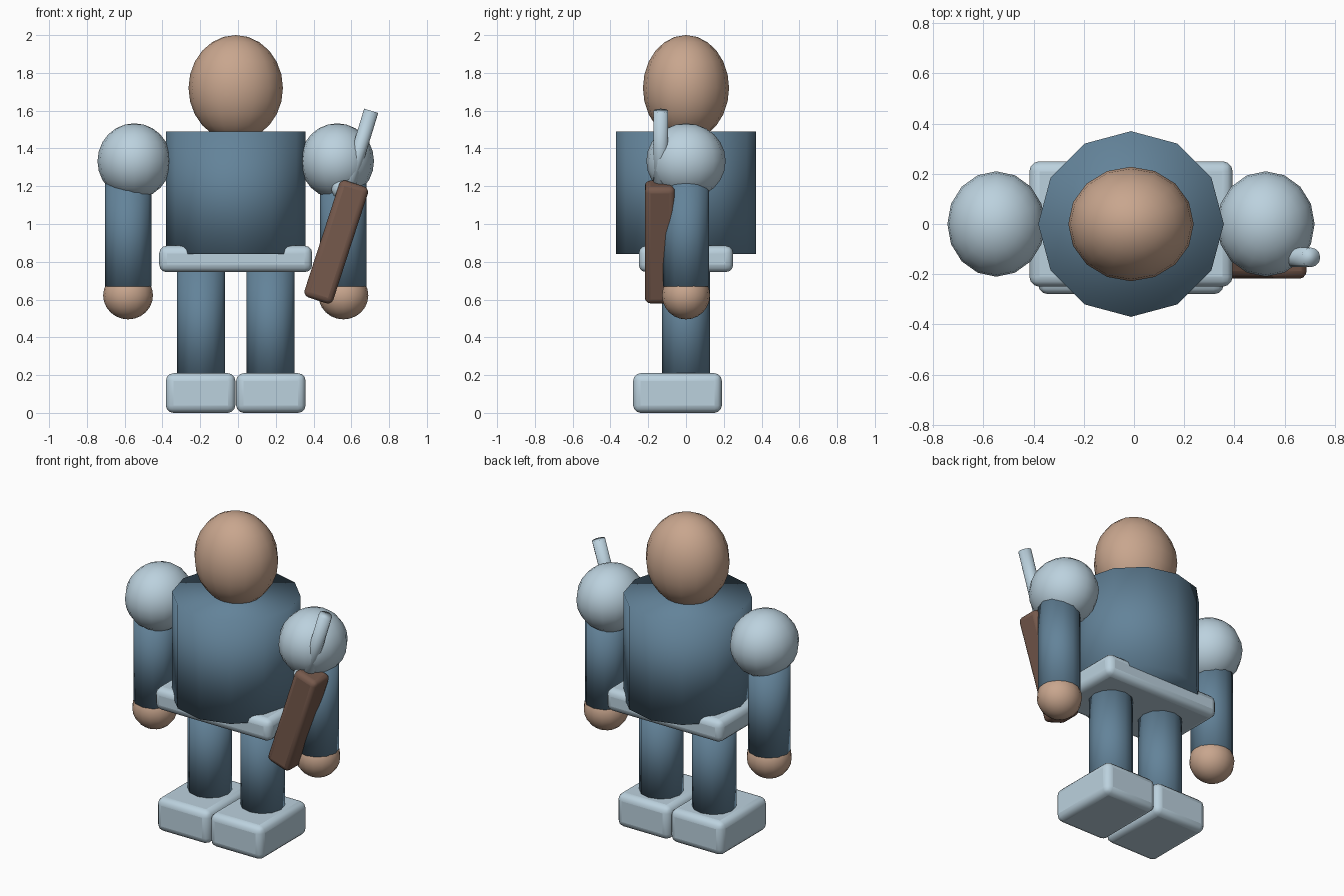
import bpy
from math import radians

cube = bpy.data.objects.get("Cube")
if cube:
    bpy.data.objects.remove(cube, do_unlink=True)


def material(name, rgb):
    mat = bpy.data.materials.new(name)
    mat.use_nodes = True
    mat.diffuse_color = (*rgb, 1)
    mat.node_tree.nodes["Principled BSDF"].inputs["Base Color"].default_value = (*rgb, 1)
    return mat


SKIN = material("tan skin", (0.58, 0.38, 0.27))
PALE = material("pale blue armour", (0.50, 0.64, 0.73))
BLUE = material("slate blue cloth", (0.125, 0.227, 0.32))
BROWN = material("brown grip", (0.18, 0.10, 0.072))
CX = -0.012


def finish(name, mat):
    obj = bpy.context.object
    obj.name = name
    obj.data.materials.append(mat)
    bpy.ops.object.shade_smooth()
    return obj


def ball(name, mat, loc, radii):
    bpy.ops.mesh.primitive_uv_sphere_add(segments=16, ring_count=12, radius=1, location=loc)
    bpy.context.object.scale = radii
    return finish(name, mat)


def tube(name, mat, loc, radius, depth, tilt=0):
    bpy.ops.mesh.primitive_cylinder_add(vertices=12, radius=radius, depth=depth,
                                        location=loc, rotation=(0, radians(tilt), 0))
    return finish(name, mat)


def rounded_box(name, mat, loc, size, bevel, tilt=0):
    bpy.ops.mesh.primitive_cube_add(size=1, location=loc, rotation=(0, radians(tilt), 0))
    obj = bpy.context.object
    for v in obj.data.vertices:
        v.co = [c * s for c, s in zip(v.co, size)]
    finish(name, mat)
    mod = obj.modifiers.new("Rounded edges", "BEVEL")
    mod.width = bevel
    mod.segments = 3
    bpy.ops.object.shade_smooth_by_angle(angle=radians(40))
    return obj


# Head, torso and hip plate
ball("head", SKIN, (CX, 0, 1.72), (0.25, 0.228, 0.28))
tube("torso", BLUE, (CX, 0, 1.165), 0.37, 0.65)
rounded_box("hip_plate", PALE, (CX, 0, 0.815), (0.81, 0.5, 0.14), 0.04)

# Paired limbs
for side, s in (("left", 1), ("right", -1)):
    ball(side + "_shoulder", PALE, (CX + s * 0.537, 0, 1.333), (0.195, 0.21, 0.2))
    tube(side + "_arm", BLUE, (CX + s * 0.57, 0, 0.943), 0.123, 0.55)
    ball(side + "_hand", SKIN, (CX + s * 0.57, 0, 0.622), (0.132, 0.127, 0.127))
    tube(side + "_leg", BLUE, (CX + s * 0.184, 0, 0.46), 0.128, 0.6)
    rounded_box(side + "_foot", PALE, (CX + s * 0.186, -0.045, 0.105), (0.368, 0.47, 0.21), 0.04)

# Tool carried in front of the left arm
rounded_box("tool_body", BROWN, (0.52, -0.138, 0.905), (0.16, 0.16, 0.65), 0.03, 18)
tube("tool_barrel", PALE, (0.632, -0.133, 1.36), 0.039, 0.5, 17)
ball("tool_collar", PALE, (0.55, -0.138, 1.185), (0.055, 0.055, 0.055))
